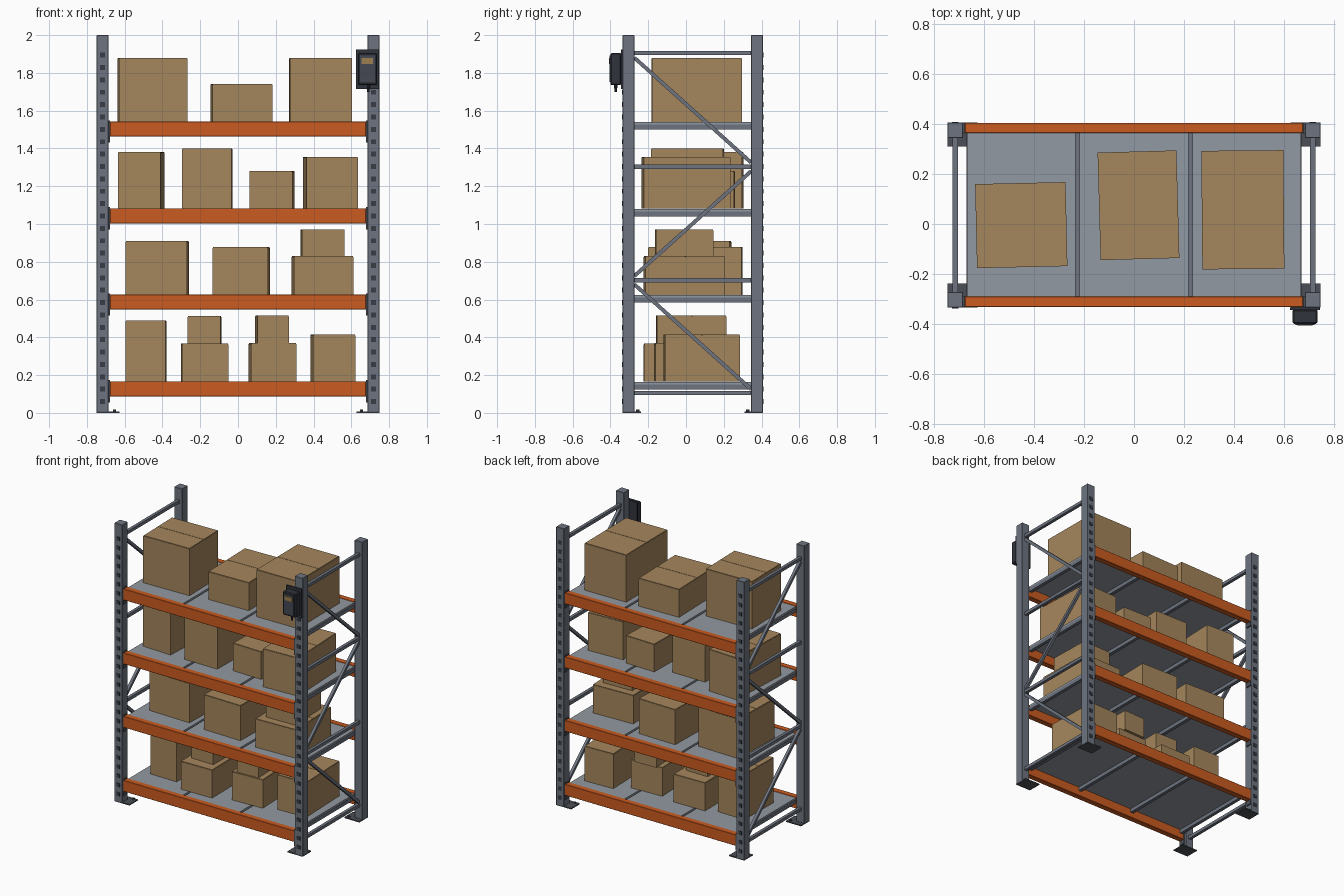
import bpy, bmesh, math
from mathutils import Matrix, Vector

if "Cube" in bpy.data.objects:
    bpy.data.objects.remove(bpy.data.objects["Cube"])


def material(name, rgb):
    m = bpy.data.materials.new(name)
    m.diffuse_color = (*rgb, 1)
    m.use_nodes = True
    m.node_tree.nodes["Principled BSDF"].inputs["Base Color"].default_value = m.diffuse_color
    return m


STEEL = material("blue_grey_steel", (0.155, 0.175, 0.215))
DECK = material("light_grey_deck", (0.29, 0.32, 0.36))
ORANGE = material("orange_paint", (0.60, 0.105, 0.014))
CARD = material("cardboard", (0.375, 0.238, 0.107))
HOLE = material("dark_slot", (0.040, 0.046, 0.060))
FOOT = material("dark_foot_steel", (0.07, 0.078, 0.092))
CASE = material("charcoal_case", (0.030, 0.034, 0.046))
PANEL = material("grey_panel", (0.060, 0.066, 0.088))
SCREEN = material("amber_display", (0.33, 0.21, 0.08))


def add_box(bm, x0, x1, y0, y1, z0, z1, matrix=None):
    m = Matrix.Translation(((x0 + x1) / 2, (y0 + y1) / 2, (z0 + z1) / 2))
    m = m @ Matrix.Diagonal((abs(x1 - x0), abs(y1 - y0), abs(z1 - z0), 1))
    bmesh.ops.create_cube(bm, size=1, matrix=(matrix @ m) if matrix else m)


def finish(name, bm, mat, bevel=0):
    mesh = bpy.data.meshes.new(name)
    bm.to_mesh(mesh)
    bm.free()
    mesh.materials.append(mat)
    ob = bpy.data.objects.new(name, mesh)
    bpy.context.collection.objects.link(ob)
    if bevel:
        mod = ob.modifiers.new("bevel", 'BEVEL')
        mod.width = bevel
        mod.segments = 1
    return ob


def boxes(name, mat, dims, bevel=0):
    bm = bmesh.new()
    for d in dims:
        add_box(bm, *d)
    return finish(name, bm, mat, bevel)


# Main dimensions
XI, XO = 0.685, 0.748           # inner and outer post faces
YF, YB, T = -0.335, 0.407, 0.062
TIERS = [0.167, 0.627, 1.083, 1.543]   # beam tops

# Uprights with slots, foot plates and anchor bolts
for sx, side in ((-1, "left"), (1, "right")):
    for y, d, end in ((YF, 1, "front"), (YB, -1, "back")):
        boxes(f"{side}_{end}_post", STEEL,
              [(sx * XI, sx * XO, y, y + d * T, 0.004, 2.0)], 0.002)
        cx = sx * (XI + XO) / 2
        boxes(f"{side}_{end}_post_slots", HOLE,
              [(cx - 0.013, cx + 0.013, y - d * 0.003, y + d * 0.002,
                0.06 + i * 0.0655 - 0.013, 0.06 + i * 0.0655 + 0.013) for i in range(29)])
        boxes(f"{side}_{end}_foot", FOOT,
              [(sx * 0.628, sx * XO, y, y + d * 0.097, 0, 0.008)])
        bm = bmesh.new()
        bmesh.ops.create_cone(bm, cap_ends=True, segments=6, radius1=0.009, radius2=0.009,
                              depth=0.012, matrix=Matrix.Translation((sx * 0.653, y + d * 0.08, 0.011)))
        finish(f"{side}_{end}_anchor_bolt", bm, FOOT)

    # Side frame bracing: level tubes and zigzag diagonals
    cx = sx * 0.716
    bm = bmesh.new()
    y0, y1 = YF + T, YB - T
    for z in (0.105, 0.702, 1.303, 1.905):
        add_box(bm, cx - 0.011, cx + 0.011, y0, y1, z - 0.011, z + 0.011)
    for ya, za, yb, zb in ((y0, 1.88, y1, 1.325), (y1, 1.28, y0, 0.725), (y0, 0.68, y1, 0.125)):
        a, b = Vector((cx, ya, za)), Vector((cx, yb, zb))
        rot = (b - a).to_track_quat('Y', 'Z').to_matrix().to_4x4()
        h = (b - a).length / 2
        add_box(bm, -0.01, 0.01, -h, h, -0.01, 0.01, Matrix.Translation((a + b) / 2) @ rot)
    finish(f"{side}_frame_bracing", bm, STEEL)

# Load beams, end connectors, cross bars and deck panels
for n, z in enumerate(TIERS, 1):
    boxes(f"tier_{n}_beams", ORANGE,
          [(-0.678, 0.678, y, y + d * 0.041, z - 0.08, z)
           for y, d in ((YF + 0.003, 1), (YB - 0.001, -1))], 0.002)
    boxes(f"tier_{n}_connectors", FOOT,
          [(s * 0.677, s * XI, y, y + d * 0.045, z - 0.112, z + 0.006)
           for s in (-1, 1) for y, d in ((YF + 0.002, 1), (YB, -1))])
    boxes(f"tier_{n}_cross_bars", STEEL,
          [(x - 0.012, x + 0.012, -0.291, 0.366, z - 0.042, z - 0.016)
           for x in (-0.66, -0.226, 0.226, 0.66)])
    boxes(f"tier_{n}_deck", DECK,
          [(x - 0.218, x + 0.218, -0.291, 0.366, z - 0.016, z - 0.003)
           for x in (-0.452, 0, 0.452)])


# Cartons: extents in x and y, bottom, top, turn in degrees
def carton(name, x0, x1, y0, y1, z0, z1, turn):
    t = math.radians(turn)
    c, s = math.cos(t), abs(math.sin(t))
    W, D = x1 - x0, y1 - y0
    w = (W * c - D * s) / (c * c - s * s) / 2
    d = (D * c - W * s) / (c * c - s * s) / 2
    m = Matrix.Translation(((x0 + x1) / 2, (y0 + y1) / 2, 0)) @ Matrix.Rotation(t, 4, 'Z')
    bm = bmesh.new()
    add_box(bm, -w, w, -d, d, z0 - 0.002, z1 - 0.004, m)
    # Two top flaps with a narrow seam
    for k in (-1, 1):
        add_box(bm, -w + 0.002, w - 0.002, k * 0.0015, k * (d - 0.002), z1 - 0.004, z1, m)
    finish(name, bm, CARD)


CARTONS = [
    [(-0.595, -0.378, -0.15, 0.18, 0, 0.49, -1), (-0.303, -0.05, -0.225, 0.22, 0, 0.367, 0.8),
     (-0.267, -0.087, -0.15, 0.13, 0.367, 0.512, -1), (0.055, 0.31, -0.17, 0.20, 0, 0.37, 2.3),
     (0.09, 0.27, -0.16, 0.215, 0.37, 0.515, 2), (0.383, 0.622, -0.12, 0.285, 0, 0.415, 2)],
    [(-0.595, -0.26, -0.165, 0.24, 0, 0.91, -1.5), (-0.135, 0.17, -0.20, 0.30, 0, 0.877, -1.3),
     (0.283, 0.612, -0.225, 0.205, 0, 0.83, 2), (0.33, 0.565, -0.165, 0.145, 0.83, 0.97, 1.5)],
    [(-0.635, -0.39, -0.18, 0.305, 0, 1.382, -2.4), (-0.297, -0.03, -0.185, 0.20, 0, 1.40, -0.8),
     (0.06, 0.30, -0.15, 0.26, 0, 1.28, -1.6), (0.343, 0.635, -0.235, 0.235, 0, 1.355, 2.4)],
    [(-0.637, -0.267, -0.177, 0.168, 0, 1.88, 1.3), (-0.146, 0.182, -0.145, 0.295, 0, 1.742, 1.6),
     (0.27, 0.603, -0.182, 0.296, 0, 1.88, 0.5)],
]
for n, (z, row) in enumerate(zip(TIERS, CARTONS), 1):
    for i, (x0, x1, y0, y1, z0, z1, turn) in enumerate(row, 1):
        carton(f"tier_{n}_carton_{i}", x0, x1, y0, y1, z0 or z, z1, turn)

# Control unit on the front right post
boxes("control_mount_plate", CASE, [(0.625, 0.746, -0.345, -0.335, 1.715, 1.925)])
boxes("control_case", CASE, [(0.635, 0.736, -0.40, -0.343, 1.735, 1.905)], 0.006)
boxes("control_panel", PANEL, [(0.647, 0.724, -0.404, -0.398, 1.752, 1.893)])
boxes("control_display", SCREEN, [(0.655, 0.716, -0.407, -0.403, 1.848, 1.878)])
bm = bmesh.new()
bmesh.ops.create_cone(bm, cap_ends=True, segments=10, radius1=0.007, radius2=0.009, depth=0.04,
                      matrix=Matrix.Translation((0.69, -0.372, 1.72)))
finish("control_cable_gland", bm, CASE)
